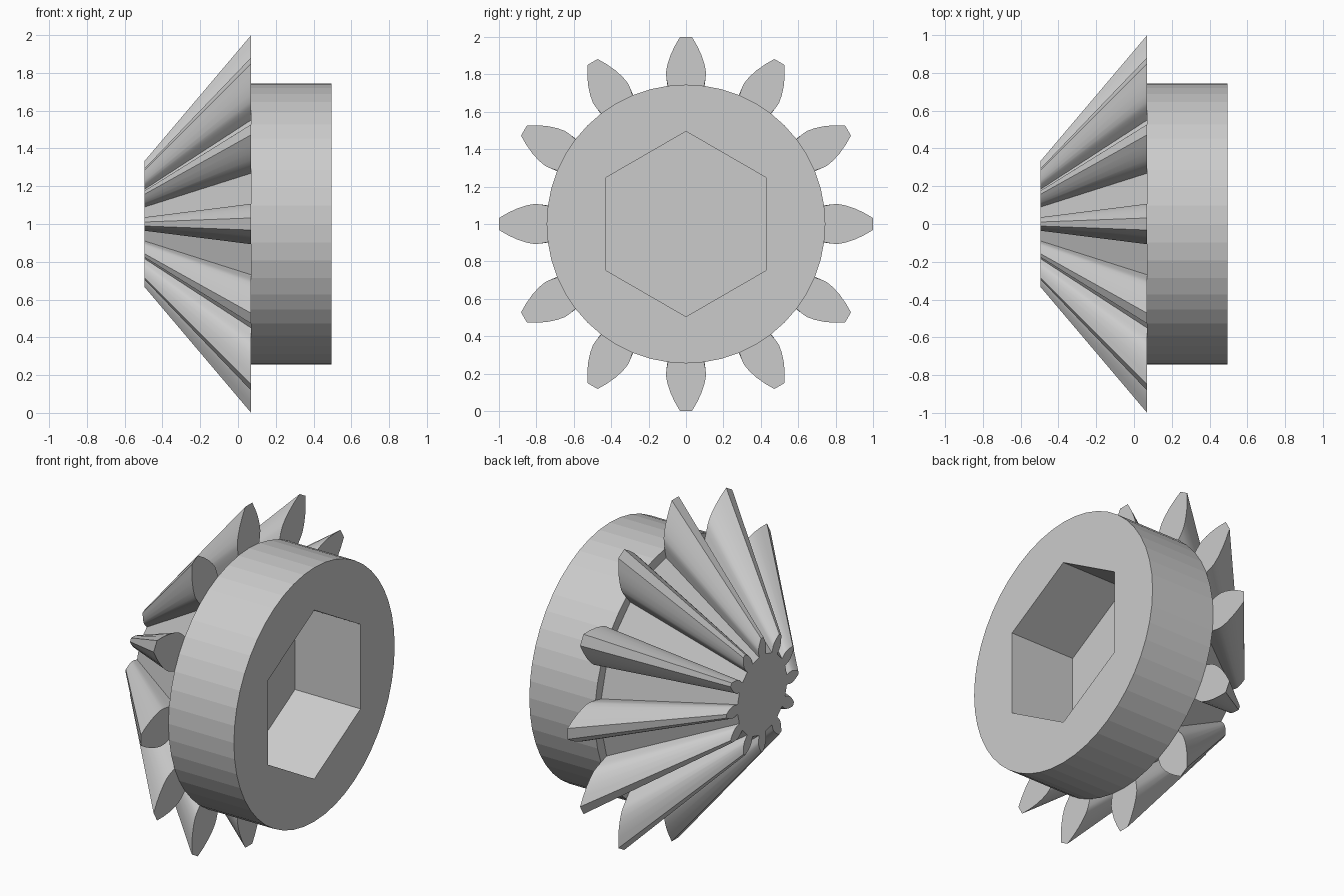
import bpy, bmesh
from math import sin, cos, pi, radians

cube = bpy.data.objects.get("Cube")
if cube:
    bpy.data.objects.remove(cube, do_unlink=True)

TEETH = 12
X_SMALL, X_JOIN, X_END = -0.495, 0.07, 0.495
CENTRE_Z = 1.0

steel = bpy.data.materials.new("plain_grey")
steel.use_nodes = True
GREY = (0.6, 0.6, 0.6, 1)
steel.diffuse_color = GREY
steel.node_tree.nodes["Principled BSDF"].inputs["Base Color"].default_value = GREY


def add_loop(bm, outline, x, scale=1.0):
    """Closed outline of (y, z) points placed across the gear axis."""
    return [bm.verts.new((x, y * scale, z * scale + CENTRE_Z)) for y, z in outline]


def join_loops(bm, a, b):
    n = len(a)
    for i in range(n):
        j = (i + 1) % n
        bm.faces.new((a[i], a[j], b[j], b[i]))


def finish(bm, name):
    bmesh.ops.recalc_face_normals(bm, faces=bm.faces[:])
    mesh = bpy.data.meshes.new(name)
    bm.to_mesh(mesh)
    bm.free()
    mesh.materials.append(steel)
    obj = bpy.data.objects.new(name, mesh)
    bpy.context.collection.objects.link(obj)
    return obj


def circle(radius, sides):
    return [(radius * sin(2 * pi * i / sides), radius * cos(2 * pi * i / sides))
            for i in range(sides)]


# Tooth flank: (radius, half width) from root to tip
flank = [(0.685, 0.085), (0.745, 0.098), (0.78, 0.105), (0.81, 0.107),
         (0.85, 0.100), (0.9, 0.084), (0.95, 0.061), (1.0, 0.032)]
tooth = [(-w, r) for r, w in flank] + [(w, r) for r, w in reversed(flank)]

# Toothed cone: the gear outline tapered toward its small end
outline = []
for k in range(TEETH):
    a = 2 * pi * k / TEETH
    outline += [(y * cos(a) + z * sin(a), z * cos(a) - y * sin(a)) for y, z in tooth]
bm = bmesh.new()
small = add_loop(bm, outline, X_SMALL, 1 / 3)
large = add_loop(bm, outline, X_JOIN)
join_loops(bm, small, large)
bm.faces.new(small)
bm.faces.new(large)
gear = finish(bm, "bevel_gear_teeth")
bpy.ops.object.select_all(action='DESELECT')
gear.select_set(True)
bpy.context.view_layer.objects.active = gear
bpy.ops.object.shade_smooth_by_angle(angle=radians(28))

# Hub: round collar with a hexagonal socket, floored by the gear's large face
bm = bmesh.new()
rim, socket = circle(0.745, 48), circle(0.495, 6)
rings = []
for x in (X_JOIN, X_END):
    rings.append((add_loop(bm, rim, x), add_loop(bm, socket, x)))
for part in (0, 1):
    join_loops(bm, rings[0][part], rings[1][part])
for pair in rings:
    edges = [bm.edges.get((loop[i - 1], loop[i])) for loop in pair for i in range(len(loop))]
    bmesh.ops.triangle_fill(bm, edges=edges, use_beauty=True)
finish(bm, "hub_with_hex_socket")
